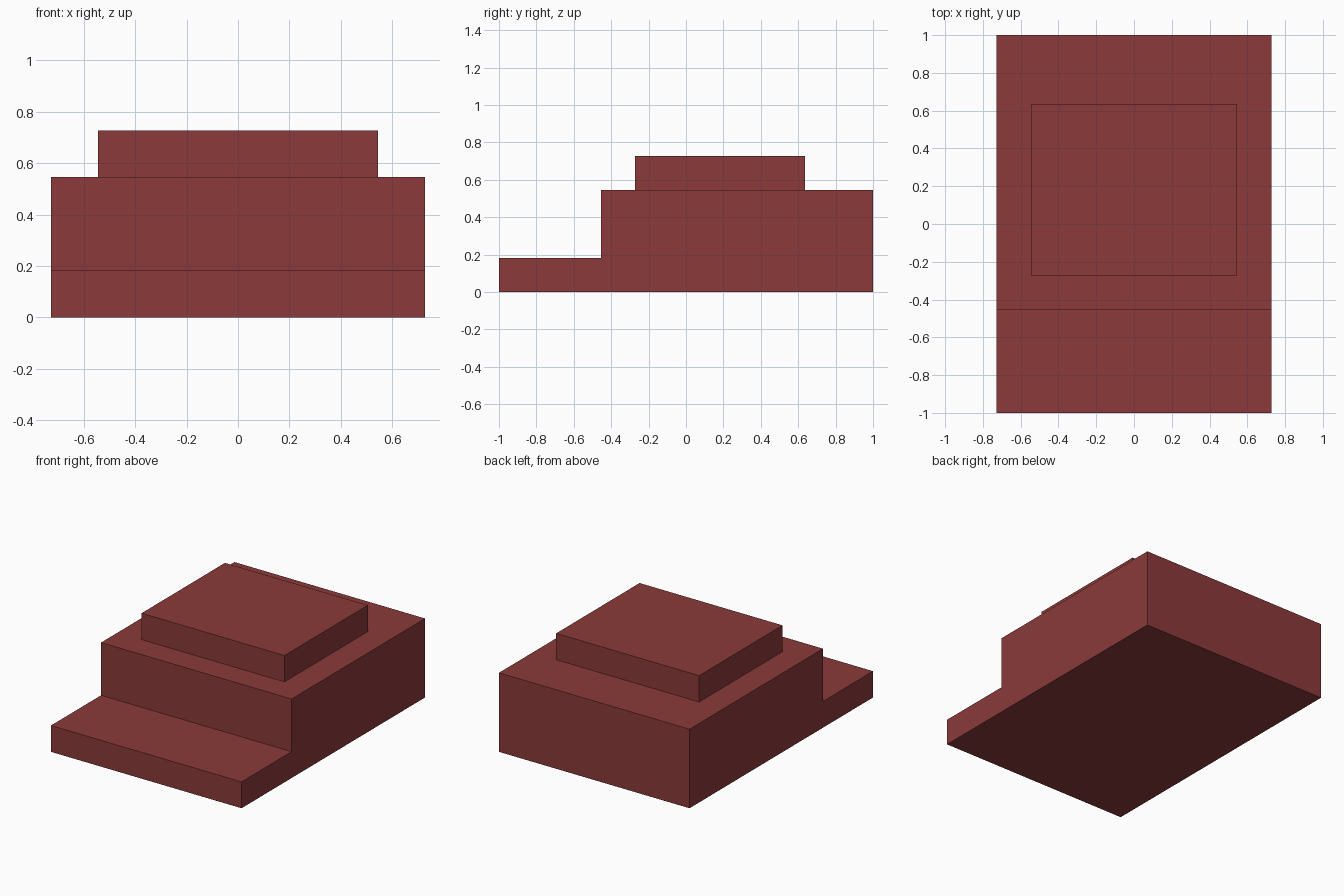
import bpy
import bmesh

cube = bpy.data.objects.get("Cube")
if cube:
    bpy.data.objects.remove(cube, do_unlink=True)

U = 1 / 11  # layout module: the model is 22 modules long

# Single flat colour
red = bpy.data.materials.new("brick_red")
red.use_nodes = True
colour = (0.258, 0.042, 0.042, 1)
red.diffuse_color = colour
red.node_tree.nodes["Principled BSDF"].inputs["Base Color"].default_value = colour


def extrude_profile(name, profile, half_width):
    """Extrude a side profile of (y, z) modules across x."""
    bm = bmesh.new()
    face = bm.faces.new([bm.verts.new((-half_width * U, y * U, z * U)) for y, z in profile])
    result = bmesh.ops.extrude_face_region(bm, geom=[face])
    moved = [v for v in result["geom"] if isinstance(v, bmesh.types.BMVert)]
    bmesh.ops.translate(bm, verts=moved, vec=(2 * half_width * U, 0, 0))
    bmesh.ops.recalc_face_normals(bm, faces=bm.faces)
    mesh = bpy.data.meshes.new(name)
    bm.to_mesh(mesh)
    bm.free()
    mesh.materials.append(red)
    obj = bpy.data.objects.new(name, mesh)
    bpy.context.collection.objects.link(obj)
    return obj


# Main block with the low step at the front
extrude_profile("stepped_body", [(-11, 0), (11, 0), (11, 6), (-5, 6), (-5, 2), (-11, 2)], 8)

# Raised slab on top
extrude_profile("top_slab", [(-3, 6), (7, 6), (7, 8), (-3, 8)], 6)
